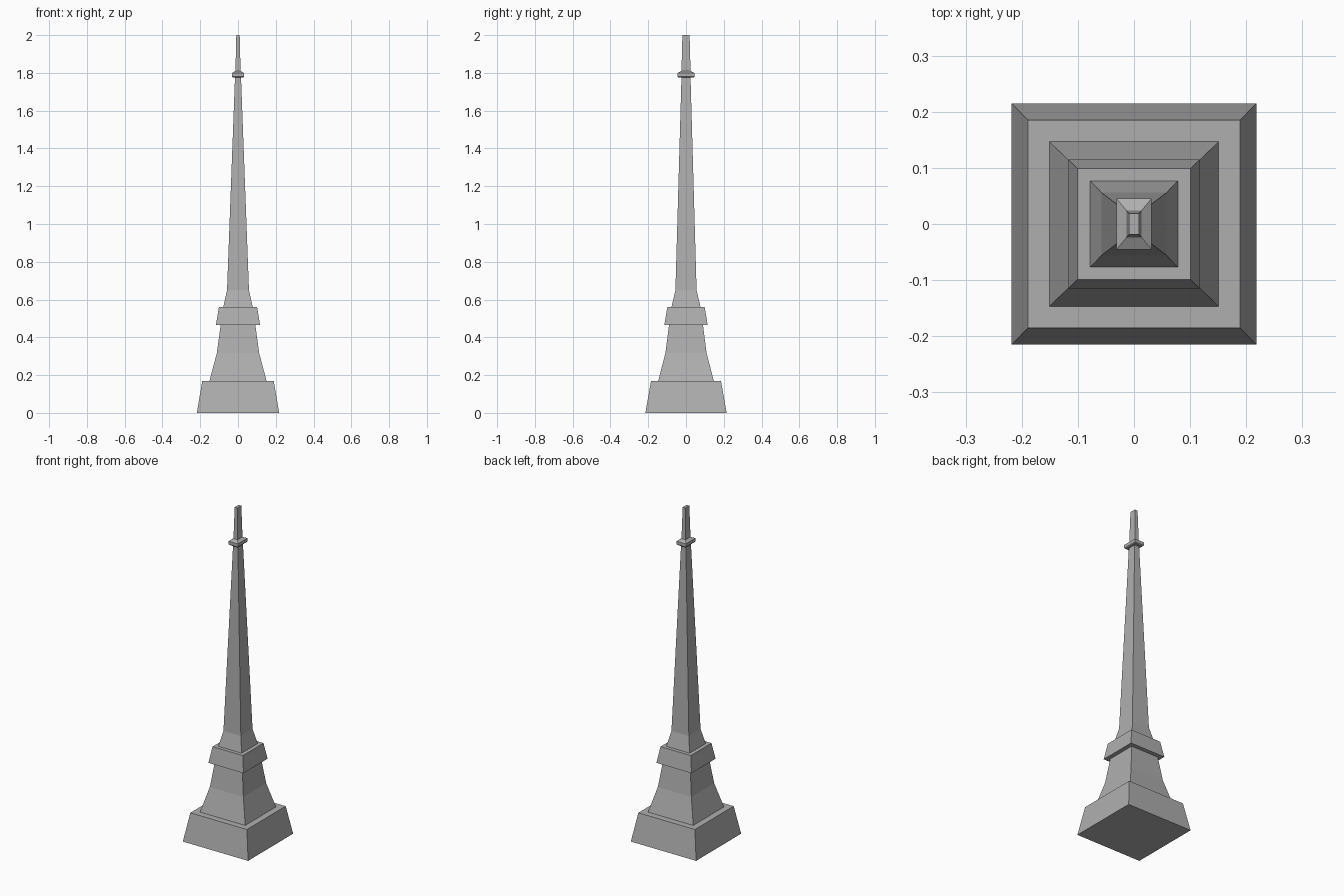
import bpy, bmesh

if "Cube" in bpy.data.objects:
    bpy.data.objects.remove(bpy.data.objects["Cube"])

# Dark grey stone
stone = bpy.data.materials.new("dark_stone")
stone.diffuse_color = (0.43, 0.43, 0.43, 1)
stone.use_nodes = True
stone.node_tree.nodes["Principled BSDF"].inputs["Base Color"].default_value = stone.diffuse_color


def stacked(name, rings):
    """Closed rectangular tower from (z, half_x, half_y) rings."""
    bm = bmesh.new()
    loops = [[bm.verts.new((sx * hx, sy * hy, z))
              for sx, sy in ((-1, -1), (1, -1), (1, 1), (-1, 1))]
             for z, hx, hy in rings]
    for a, b in zip(loops, loops[1:]):
        for i in range(4):
            j = (i + 1) % 4
            bm.faces.new((a[i], a[j], b[j], b[i]))
    bm.faces.new(loops[0][::-1])
    bm.faces.new(loops[-1])
    mesh = bpy.data.meshes.new(name)
    bm.to_mesh(mesh)
    bm.free()
    mesh.materials.append(stone)
    obj = bpy.data.objects.new(name, mesh)
    bpy.context.collection.objects.link(obj)
    return obj


# Sloped plinth
stacked("base_plinth", [(0, 0.218, 0.215), (0.17, 0.189, 0.185)])
# Flared pedestal
stacked("pedestal", [(0.17, 0.151, 0.147), (0.317, 0.112, 0.109), (0.464, 0.092, 0.09)])
# Collar on the pedestal
stacked("pedestal_collar", [(0.464, 0.117, 0.115), (0.56, 0.101, 0.099)])
# Tall tapering shaft with flared foot
stacked("shaft", [(0.56, 0.078, 0.077), (0.65, 0.058, 0.056), (1.775, 0.016, 0.024)])
# Thin bevelled band near the top
stacked("top_band", [(1.775, 0.027, 0.041), (1.78, 0.031, 0.045),
                     (1.799, 0.031, 0.045), (1.811, 0.0135, 0.024)])
# Flat-topped tip
stacked("tip", [(1.811, 0.0135, 0.024), (2.0, 0.009, 0.019)])
